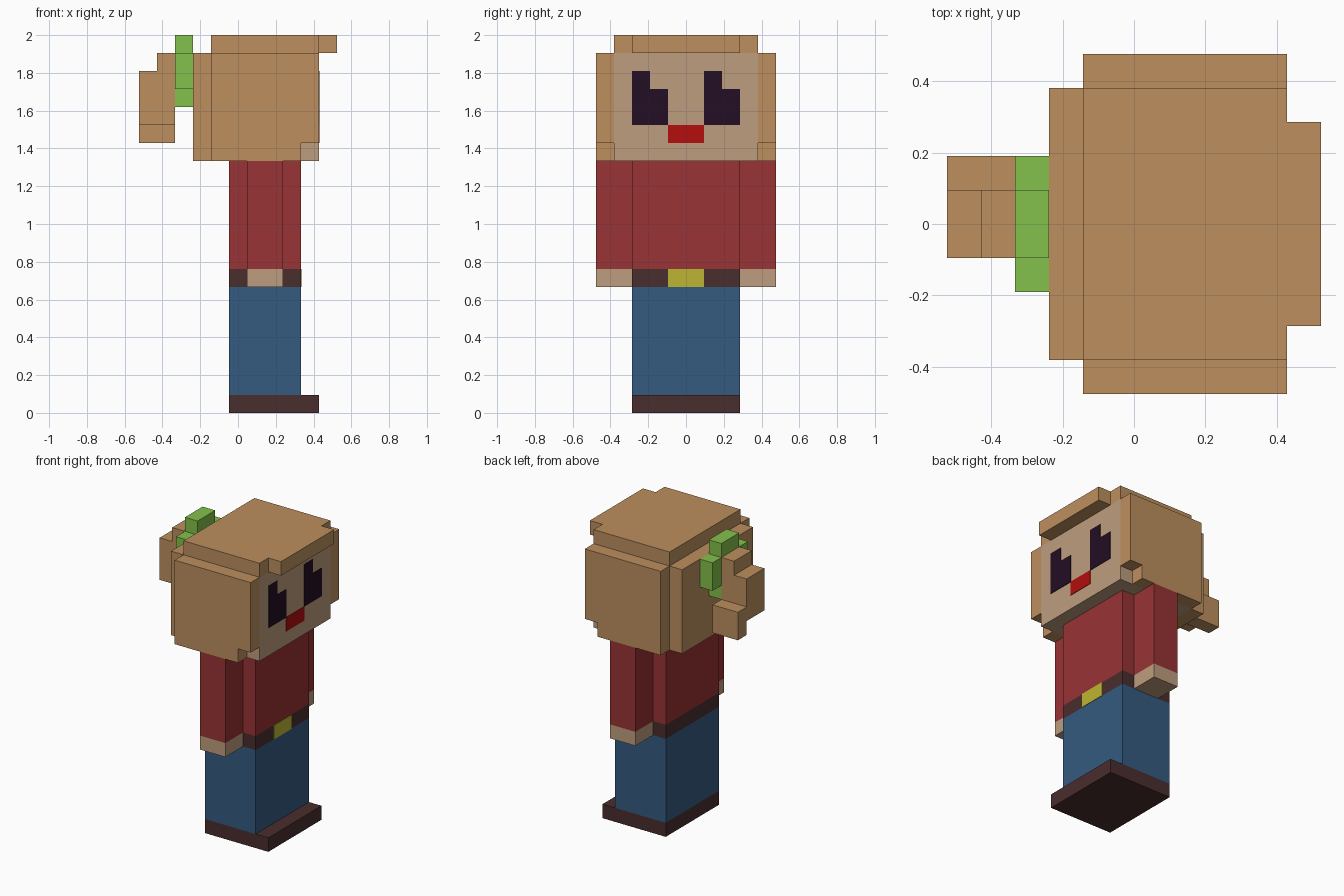
import bpy
import bmesh

cube = bpy.data.objects.get("Cube")
if cube:
    bpy.data.objects.remove(cube, do_unlink=True)

U = 2 / 21       # size of one block; the figure is 21 blocks tall
PAINT = 0.04     # thickness of painted plates, in blocks


def material(name, rgb):
    linear = [((c / 255 + 0.055) / 1.055) ** 2.4 for c in rgb]
    mat = bpy.data.materials.new(name)
    mat.use_nodes = True
    mat.diffuse_color = (*linear, 1)
    bsdf = mat.node_tree.nodes["Principled BSDF"]
    bsdf.inputs["Base Color"].default_value = (*linear, 1)
    bsdf.inputs["Roughness"].default_value = 0.9
    return mat


hair = material("hair_tan", (188, 143, 94))
skin = material("skin_beige", (190, 157, 126))
dark = material("eye_dark_purple", (35, 14, 35))
lips = material("mouth_red", (180, 14, 14))
shirt = material("shirt_red", (152, 51, 53))
denim = material("trouser_blue", (52, 91, 127))
leather = material("leather_brown", (74, 45, 45))
brass = material("buckle_yellow", (190, 181, 50))
green = material("hair_tie_green", (132, 192, 76))


def prism(name, outline, axis, low, high, mat):
    """Extrude a flat outline, in block units, along the given axis."""
    def place(a, b, depth):
        co = {"x": (depth, a, b), "y": (a, depth, b), "z": (a, b, depth)}[axis]
        return [c * U for c in co]

    bm = bmesh.new()
    base = bm.faces.new([bm.verts.new(place(a, b, low)) for a, b in outline])
    extruded = bmesh.ops.extrude_face_region(bm, geom=[base], use_keep_orig=True)
    top = [v for v in extruded["geom"] if isinstance(v, bmesh.types.BMVert)]
    shift = [p - q for p, q in zip(place(0, 0, high), place(0, 0, low))]
    bmesh.ops.translate(bm, verts=top, vec=shift)
    bmesh.ops.recalc_face_normals(bm, faces=bm.faces)
    mesh = bpy.data.meshes.new(name)
    bm.to_mesh(mesh)
    bm.free()
    mesh.materials.append(mat)
    obj = bpy.data.objects.new(name, mesh)
    bpy.context.collection.objects.link(obj)
    return obj


def box(name, x, y, z, mat):
    outline = [(x[0], y[0]), (x[1], y[0]), (x[1], y[1]), (x[0], y[1])]
    return prism(name, outline, "z", z[0], z[1], mat)


# Legs and body
BACK, FRONT = -0.5, 3.5
box("shoes", (BACK, 4.5), (-3, 3), (0, 1), leather)
box("trousers", (BACK, FRONT), (-3, 3), (1, 7), denim)
box("belt", (BACK, FRONT), (-3, 3), (7, 8), leather)
box("belt_buckle", (FRONT, FRONT + PAINT), (-1, 1), (7, 8), brass)
box("shirt", (BACK, FRONT), (-3, 3), (8, 14), shirt)

# Head
FACE = 4.5
box("head", (-1.5, FACE), (-4, 4), (14, 20), skin)

# Paired sleeves, hands and side hair with a notch at the jaw
side_outline = [(-1.5, 14), (3.5, 14), (3.5, 15), (FACE, 15), (FACE, 20), (-1.5, 20)]
for side, s in (("right", -1), ("left", 1)):
    arm = sorted((3 * s, 5 * s))
    box(side + "_sleeve", (0.5, 2.5), arm, (8, 14), shirt)
    box(side + "_hand", (0.5, 2.5), arm, (7, 8), skin)
    prism(side + "_side_hair", side_outline, "y", 4 * s, 5 * s, hair)

# Painted face
eye = [(0, 16), (2, 16), (2, 18), (1, 18), (1, 19), (0, 19)]
for side, start in (("right", -3), ("left", 1)):
    prism(side + "_eye", [(start + y, z) for y, z in eye], "x", FACE, FACE + PAINT, dark)
box("mouth", (FACE, FACE + PAINT), (-1, 1), (15, 16), lips)

# Hair cap with fringe, and the back of the hair
cap = [(-1.5, -4), (FACE, -4), (FACE, -3), (5.5, -3),
       (5.5, 3), (FACE, 3), (FACE, 4), (-1.5, 4)]
prism("hair_cap", cap, "z", 20, 21, hair)
box("back_hair", (-2.5, -1.5), (-4, 4), (14, 20), hair)

# Cross-shaped hair tie
tie = [(-1, 17), (1, 17), (1, 18), (2, 18), (2, 20), (1, 20),
       (1, 21), (-1, 21), (-1, 20), (-2, 20), (-2, 18), (-1, 18)]
prism("hair_tie", tie, "x", -3.5, -2.5, green)

# Ponytail with a lower curl on one side
tail = [(-5.5, 16), (-3.5, 16), (-3.5, 20), (-4.5, 20), (-4.5, 19), (-5.5, 19)]
prism("ponytail", tail, "y", -1, 1, hair)
box("ponytail_curl", (-5.5, -3.5), (1, 2), (15, 17), hair)
